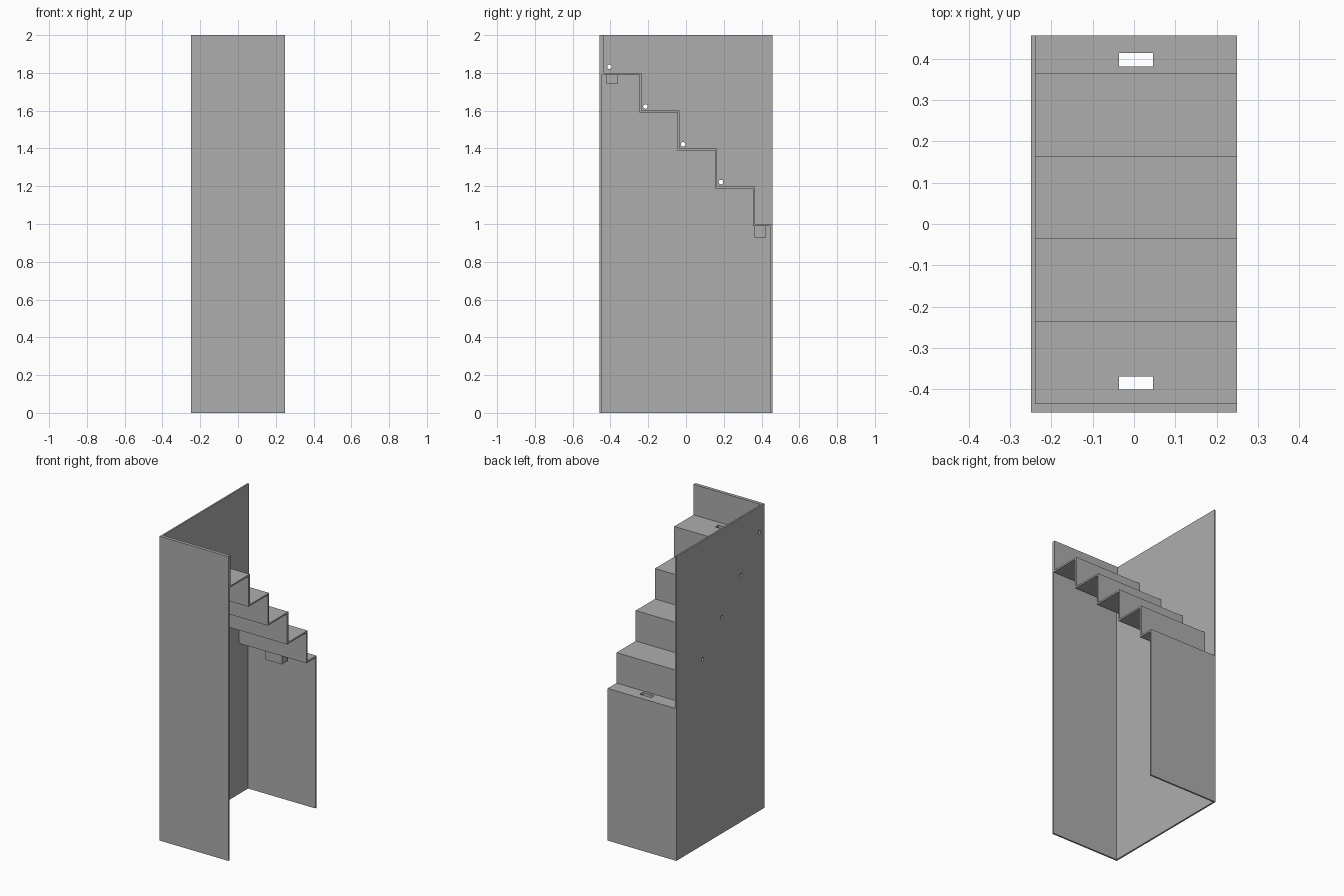
import bpy
import bmesh
from math import pi
from mathutils import Matrix, Vector

cube = bpy.data.objects.get("Cube")
if cube:
    bpy.data.objects.remove(cube, do_unlink=True)

grey = bpy.data.materials.new("plain_grey")
grey.use_nodes = True
colour = (0.42, 0.42, 0.42, 1)
grey.diffuse_color = colour
grey.node_tree.nodes["Principled BSDF"].inputs["Base Color"].default_value = colour

W, D, T = 0.25, 0.457, 0.011      # half width, half depth, sheet thickness
STEP = 0.2


def finish(name, bm):
    bmesh.ops.recalc_face_normals(bm, faces=bm.faces)
    mesh = bpy.data.meshes.new(name)
    bm.to_mesh(mesh)
    bm.free()
    mesh.materials.append(grey)
    ob = bpy.data.objects.new(name, mesh)
    bpy.context.collection.objects.link(ob)
    return ob


def box(name, lo, hi):
    lo, hi = Vector(lo), Vector(hi)
    bm = bmesh.new()
    bmesh.ops.create_cube(bm, size=1, matrix=Matrix.Translation((lo + hi) / 2)
                          @ Matrix.Diagonal((*(hi - lo), 1)))
    return finish(name, bm)


def extrude_x(name, profile, x0, x1):
    bm = bmesh.new()
    face = bm.faces.new([bm.verts.new((x0, y, z)) for y, z in profile])
    out = bmesh.ops.extrude_face_region(bm, geom=[face])["geom"]
    verts = [v for v in out if isinstance(v, bmesh.types.BMVert)]
    bmesh.ops.translate(bm, verts=verts, vec=(x1 - x0, 0, 0))
    return finish(name, bm)


def cut(targets, cutter):
    for ob in targets:
        mod = ob.modifiers.new("cut", 'BOOLEAN')
        mod.operation, mod.solver, mod.object = 'DIFFERENCE', 'EXACT', cutter
        bpy.context.view_layer.objects.active = ob
        bpy.ops.object.modifier_apply(modifier=mod.name)
    bpy.data.objects.remove(cutter, do_unlink=True)


# Side panel and the tall and short end walls
side_panel = box("side_panel", (-W, -D, 0), (-W + T, D, 2))
front_wall = box("front_wall", (-W + T, -D, 0), (W, -D + T, 2))
back_wall = box("back_wall", (-W + T, D - T, 0), (W, D, 1 - T))

# Folded stair sheet: a zigzag and its copy shifted by the thickness
y0 = -D + 2 * T
top = [(y0, 2)]
for i in range(5):
    z = 1.8 - STEP * i
    top += [(y0 + STEP * i, z), (y0 + STEP * (i + 1), z)]
top[-1] = (D, 1)
under = [(y - T, z - T) for y, z in top]
under[0], under[-1] = (y0 - T, 2), (D, 1 - T)
stairs = extrude_x("stairs", top + under[::-1], -W + T, W)

# Slotted sockets under the highest and lowest treads
for name, y, z, depth in (("upper_socket", -0.39, 1.8, 0.057),
                          ("lower_socket", 0.393, 1.0, 0.072)):
    socket = box(name, (-0.055, y - 0.03, z - depth), (0.065, y + 0.03, z - T))
    slot = box("slot_cutter", (-0.036, y - 0.011, z - 0.1), (0.046, y + 0.021, z + 0.05))
    cut([stairs, socket], slot)

# Small round hole in the side panel above each tread
for y, z in ((-0.405, 1.832), (-0.215, 1.622), (-0.015, 1.422), (0.185, 1.222)):
    bm = bmesh.new()
    bmesh.ops.create_cone(bm, cap_ends=True, segments=20, radius1=0.012, radius2=0.012,
                          depth=0.06, matrix=Matrix.Translation((-W, y, z))
                          @ Matrix.Rotation(pi / 2, 4, 'Y'))
    cut([side_panel], finish("hole_cutter", bm))
